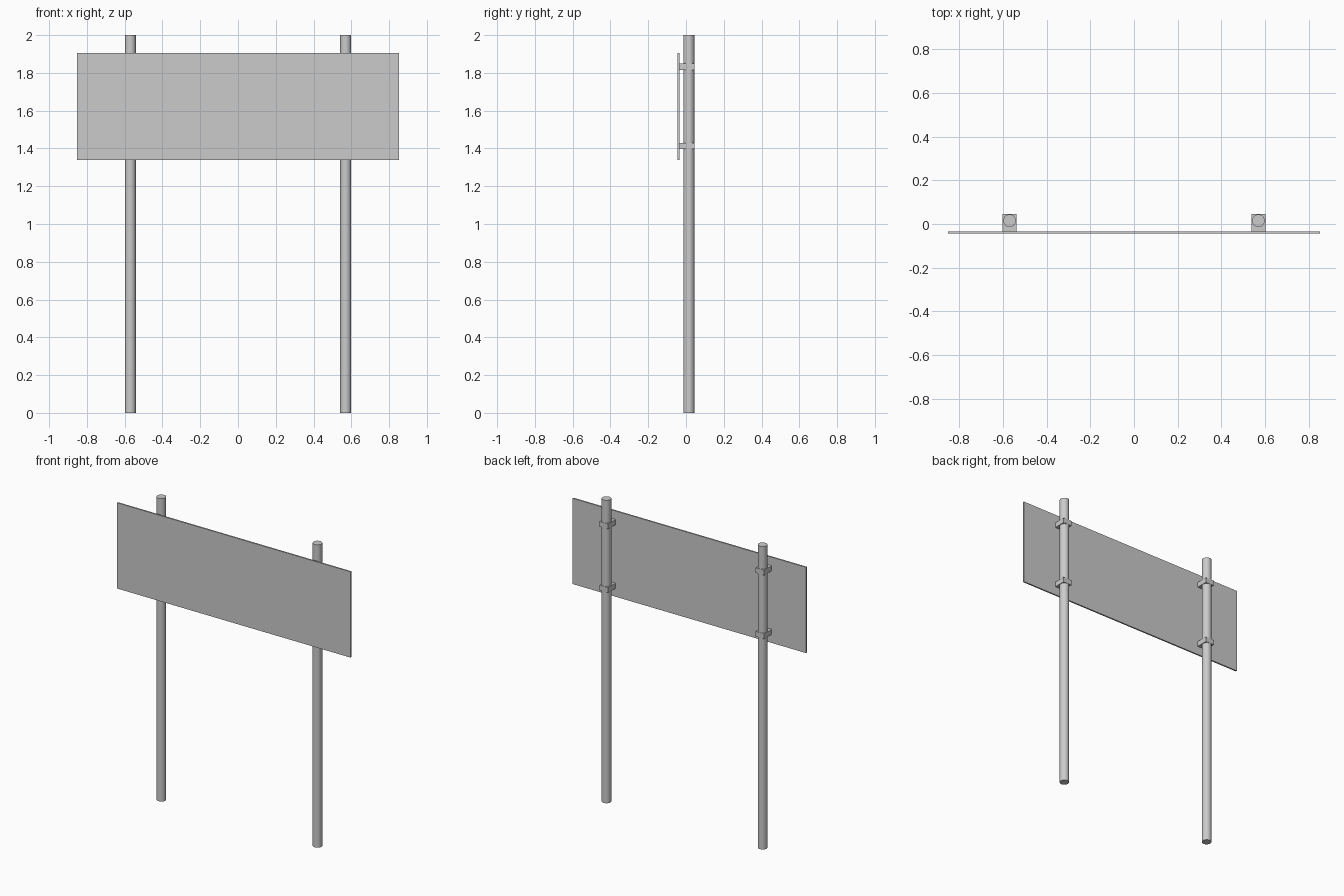
import bpy

if "Cube" in bpy.data.objects:
    bpy.data.objects.remove(bpy.data.objects["Cube"])

POST_X, POST_Y, POST_R = 0.57, 0.015, 0.029
PANEL_BACK = -0.034


def box(name, lo, hi):
    """Axis-aligned box between two corners."""
    centre = [(a + b) / 2 for a, b in zip(lo, hi)]
    bpy.ops.mesh.primitive_cube_add(size=1, location=centre)
    ob = bpy.context.object
    ob.name = name
    ob.scale = [b - a for a, b in zip(lo, hi)]
    bpy.ops.object.transform_apply(location=False, rotation=False, scale=True)
    return ob


# Thin sign panel in front of the posts
box("sign_panel", (-0.853, -0.044, 1.34), (0.853, PANEL_BACK, 1.906))

for side, x in (("left", -POST_X), ("right", POST_X)):
    # Round post
    bpy.ops.mesh.primitive_cylinder_add(
        vertices=32, radius=POST_R, depth=2, location=(x, POST_Y, 1))
    bpy.context.object.name = f"{side}_post"
    bpy.ops.object.shade_smooth_by_angle()

    # Clamps holding the panel to the post
    for level, z in (("lower", 1.413), ("upper", 1.833)):
        box(f"{side}_{level}_clamp",
            (x - 0.032, PANEL_BACK, z - 0.017),
            (x + 0.032, 0.045, z + 0.017))
